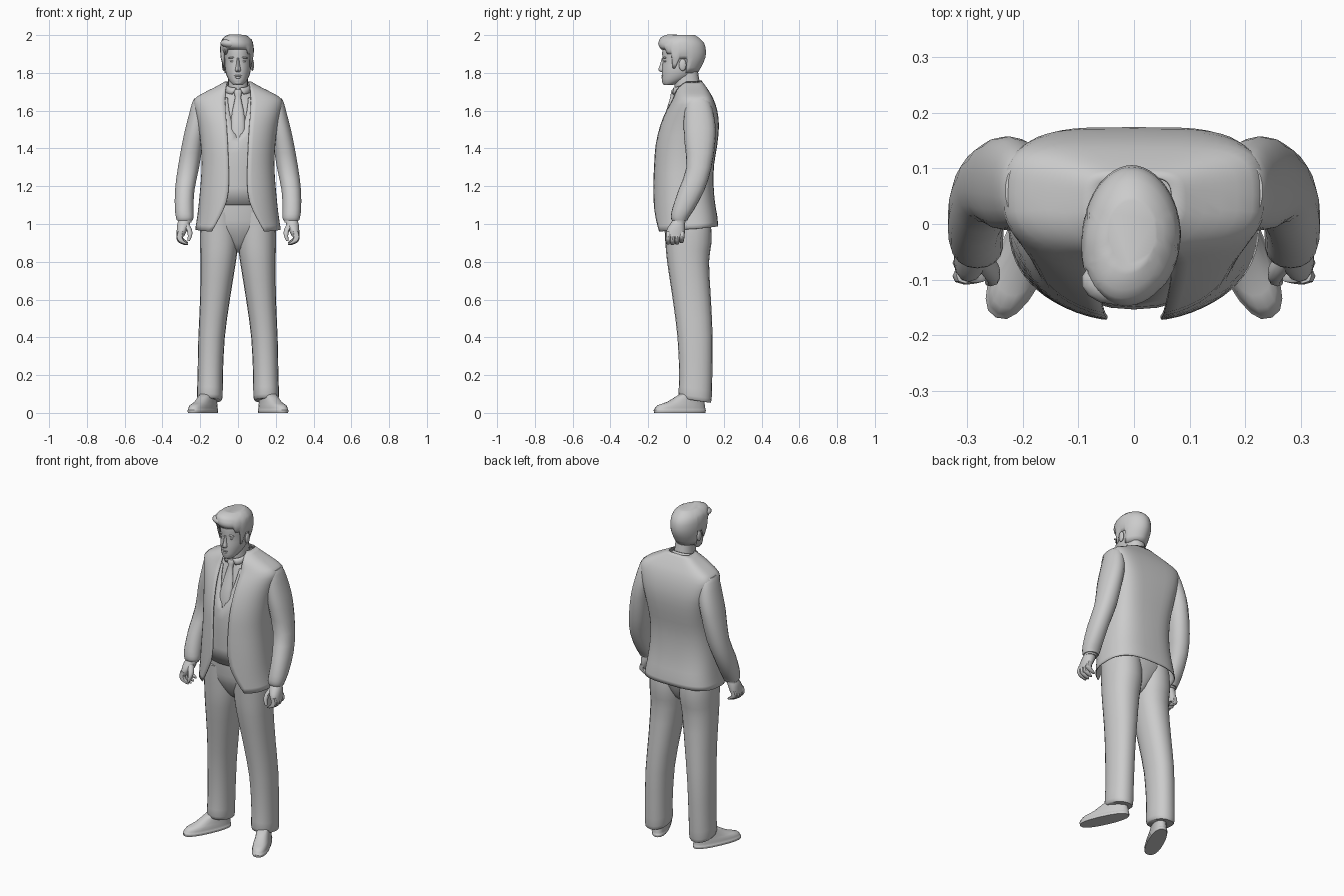
import bpy, bmesh, math
from mathutils import Matrix, Vector

grey = bpy.data.materials.new("plain_grey")
grey.diffuse_color = (0.6, 0.6, 0.6, 1)


def finish(name, bm, angle=45, thick=0.0):
    bmesh.ops.remove_doubles(bm, verts=bm.verts, dist=.0003)
    bmesh.ops.recalc_face_normals(bm, faces=bm.faces)
    me = bpy.data.meshes.new(name)
    bm.to_mesh(me)
    bm.free()
    me.materials.append(grey)
    ob = bpy.data.objects.new(name, me)
    bpy.context.collection.objects.link(ob)
    if thick:
        mod = ob.modifiers.new("thickness", 'SOLIDIFY')
        mod.thickness = thick
        mod.offset = 0
    bpy.ops.object.select_all(action='DESELECT')
    ob.select_set(True)
    bpy.context.view_layer.objects.active = ob
    bpy.ops.object.shade_smooth_by_angle(angle=math.radians(angle))
    return ob


def refine(rings, k):
    """Smoothly interpolate rings, k steps per span."""
    rings = [tuple(r) + (-1, 0)[len(r) - 5:] for r in rings]
    out = []
    for i in range(len(rings) - 1):
        a, b, c, d = (rings[max(0, min(len(rings) - 1, i + j))] for j in (-1, 0, 1, 2))
        for s in range(k):
            t = s / k
            out.append(tuple(q + 0.5 * t * (r - p + t * (2*p - 5*q + 4*r - w + t * (3*(q - r) + w - p)))
                             for p, q, r, w in zip(a, b, c, d)))
    return out + [rings[-1]]


def on_ring(r, th, e):
    """Point on a rounded ring; angle starts at the front."""
    x, z, rx, yf, yb = r[:5]
    s, c = math.sin(th), math.cos(th)
    p = e[0] if c > 0 else e[1]
    f = lambda v: math.copysign(abs(v) ** p, v)
    return Vector((x + rx * f(s), (yf + yb) / 2 - (yb - yf) / 2 * f(c), z + r[6] * (1 - c) / 2))


def loft(name, rings, n=16, e=(0.9, 0.9), k=2, side=1, turn=0, move=(0, 0, 0), thick=0.0, angle=45):
    """Rings are (x, z, half width, front y, back y[, front gap, back lift])."""
    is_open = len(rings[0]) > 5 and rings[0][5] >= 0
    bm, loops = bmesh.new(), []
    mat = Matrix.Diagonal((side, 1, 1, 1)) @ Matrix.Translation(move) @ Matrix.Rotation(turn, 4, 'Z')
    for r in refine(rings, k):
        er = e(r[1]) if callable(e) else e
        t0 = math.asin(min(1, max(0, r[5]) / r[2]) ** (1 / er[0])) if is_open else 0
        m = n + 1 if is_open else n
        loops.append([bm.verts.new(mat @ on_ring(r, t0 + (2 * math.pi - 2 * t0) * i / n, er)) for i in range(m)])
    for a, b in zip(loops, loops[1:]):
        for i in range(n):
            j = (i + 1) % len(a)
            bm.faces.new((a[i], a[j], b[j], b[i]))
    if not is_open:
        bm.faces.new(loops[0])
        bm.faces.new(loops[-1])
    return finish(name, bm, angle, thick)


def blob(name, loc, size, tilt=0):
    bm = bmesh.new()
    mat = Matrix.Translation(loc) @ Matrix.Rotation(tilt, 4, 'Y') @ Matrix.Diagonal((*size, 1))
    bmesh.ops.create_uvsphere(bm, u_segments=14, v_segments=8, radius=1, matrix=mat)
    return finish(name, bm)


def coat_shape(z):
    """Round at the waist, squarer across the shoulder blades."""
    t = max(0, min(1, (z - 1.2) / .35))
    return (.9 + .06 * t, .68 - .22 * t)


# Jacket, open at the front with a cutaway hem
coat = [(0, .957, .224, -.17, .168, .14, .03), (0, 1.03, .214, -.173, .163, .10, .012),
        (0, 1.12, .204, -.174, .15, .06, 0), (0, 1.22, .195, -.173, .143, .048, 0),
        (0, 1.32, .19, -.17, .147, .05, 0), (0, 1.42, .195, -.163, .163, .054, 0),
        (0, 1.52, .208, -.14, .172, .06, 0), (0, 1.60, .226, -.107, .163, .066, 0),
        (0, 1.656, .232, -.075, .145, .068, 0), (0, 1.69, .185, -.062, .127, .066, 0),
        (0, 1.72, .125, -.05, .108, .064, 0), (0, 1.752, .068, -.02, .085, .056, 0)]
loft("jacket", coat, 44, coat_shape, thick=.005)

# Inner shirt, waistcoat with a V neck, collar and tie
loft("shirt_body", [(0, 1.12, .15, -.125, .11), (0, 1.3, .15, -.135, .11), (0, 1.42, .155, -.138, .12),
                    (0, 1.5, .16, -.12, .13), (0, 1.6, .15, -.085, .125), (0, 1.66, .12, -.066, .11),
                    (0, 1.71, .065, -.053, .08)], 24)
loft("waistcoat", [(0, 1.10, .165, -.142, .12, 0, 0), (0, 1.3, .16, -.152, .12, 0, 0),
                   (0, 1.43, .165, -.148, .125, 0, 0), (0, 1.5, .17, -.128, .135, .024, 0),
                   (0, 1.6, .165, -.094, .13, .047, 0), (0, 1.67, .13, -.069, .11, .055, 0)], 28, thick=.004)
loft("shirt_collar", [(0, 1.685, .072, -.074, .086, .03, .04), (0, 1.72, .06, -.066, .08, .008, .042)],
     24, thick=.005)
loft("tie", [(0, 1.712, .020, -.074, -.04), (0, 1.695, .022, -.08, -.05), (0, 1.668, .016, -.084, -.06),
             (0, 1.6, .03, -.105, -.08), (0, 1.52, .038, -.132, -.1), (0, 1.43, .034, -.145, -.12)], 12)

# Hips, tucked between the legs
loft("trouser_hips", [(0, 1.13, .165, -.125, .12), (0, 1.02, .183, -.118, .132), (0, .97, .165, -.107, .122),
                      (0, .92, .10, -.085, .105), (0, .875, .05, -.055, .08), (0, .85, .02, -.02, .05)], 24)

# Head, neck and face
head_e = (0.97, 1.05)
head = [(0, 1.735, .024, -.116, -.075), (0, 1.752, .042, -.126, -.02), (0, 1.785, .06, -.128, .042),
        (0, 1.82, .068, -.127, .063), (0, 1.86, .07, -.124, .08), (0, 1.90, .073, -.126, .091),
        (0, 1.94, .071, -.122, .085), (0, 1.968, .058, -.10, .062), (0, 1.984, .03, -.06, .03)]
loft("head", head, 24, head_e)
loft("neck", [(0, 1.66, .062, -.05, .09), (0, 1.73, .054, -.06, .076), (0, 1.83, .052, -.06, .06)], 16)
loft("nose", [(0, 1.878, .007, -.128, -.1), (0, 1.84, .010, -.139, -.1), (0, 1.816, .016, -.147, -.1),
              (0, 1.806, .011, -.136, -.1)], 10)
blob("upper_lip", (0, -.122, 1.785), (.021, .008, .005))
blob("lower_lip", (0, -.122, 1.775), (.018, .008, .006))
blob("chin", (0, -.114, 1.752), (.022, .012, .015))

# Hair cap: each column runs from the hairline up to the crown, swept up at the front
bm = bmesh.new()
levels = refine(head, 8)
cols = []
for i in range(48):
    th = 2 * math.pi * i / 48
    d = abs((math.degrees(th) + 180) % 360 - 180)          # degrees from the front
    line = 1.922 if d < 45 else 1.90 if d < 65 else 1.825 if d < 82 else 1.875 if d < 108 else 1.80
    col = []
    for s in range(11):
        u = s / 10
        z = line + (1.984 - line) * math.sin(u * math.pi / 2)
        x, hz, rx, yf, yb = min(levels, key=lambda r: abs(r[1] - z))[:5]
        g = .004 + .008 * min(1, s / 2)
        p = on_ring((-.004, z + .014 * max(0, (z - 1.9) / .084), rx + g, yf - g, yb + g, -1, 0), th, head_e)
        quiff = max(0, math.cos(th + .45)) ** 1.5 * math.sin(math.pi * u) ** .7
        p += Vector((-.010, -.018, .010)) * quiff
        col.append(bm.verts.new(p))
    cols.append(col)
for a, b in zip(cols, cols[1:] + cols[:1]):
    for s in range(10):
        bm.faces.new((a[s], b[s], b[s + 1], a[s + 1]))
bm.faces.new([c[-1] for c in cols])
finish("hair", bm, 50, .006)
blob("hair_quiff", (-.037, -.103, 1.955), (.058, .042, .026), .08)

# Mirrored parts
for side, tag in ((-1, "right"), (1, "left")):
    loft(tag + "_sleeve", [(.198, 1.664, .034, .01, .11), (.2, 1.64, .044, -.005, .13),
                           (.214, 1.55, .054, -.012, .153), (.236, 1.45, .056, -.01, .157),
                           (.262, 1.3, .057, .002, .135), (.282, 1.18, .052, -.04, .098),
                           (.285, 1.08, .05, -.073, .045), (.282, 1.035, .047, -.08, .015),
                           (.282, 1.018, .042, -.074, .006)], 18, side=side)
    loft(tag + "_shirt_cuff", [(.282, 1.04, .039, -.07, 0), (.282, 1.008, .037, -.07, -.002)],
         14, side=side, k=1)
    # Hand with curled fingers and thumb
    loft(tag + "_palm", [(.283, 1.03, .028, -.064, -.01), (.288, 1.0, .034, -.085, -.006),
                         (.297, .965, .028, -.104, -.006), (.305, .935, .02, -.104, -.012)], 14, side=side)
    for f in range(4):
        y, drop = -.092 + .024 * f, (.004, 0, .003, .012)[f]
        loft(f"{tag}_finger_{f + 1}", [(.304, .96, .016, y - .015, y + .014), (.31, .932, .017, y - .016, y + .012),
                                       (.302, .908 + drop, .018, y - .017, y + .01),
                                       (.284, .895 + drop, .017, y - .015, y + .008),
                                       (.272, .888 + drop, .008, y - .01, y + .003)], 8, side=side)
    loft(tag + "_thumb", [(.275, 1.0, .016, -.08, -.04), (.259, .97, .016, -.1, -.062),
                          (.254, .94, .012, -.111, -.08), (.262, .91, .007, -.112, -.092)], 10, side=side)

    loft(tag + "_trouser_leg", [(.096, 1.06, .085, -.118, .12, -1, 0), (.1, 1.0, .098, -.115, .132, -1, 0),
                                (.1, .9, .101, -.109, .135, -1, 0),
                                (.105, .8, .094, -.1, .122, -1, 0), (.122, .6, .079, -.07, .132, -1, 0),
                                (.14, .4, .07, -.045, .141, -1, 0), (.147, .2, .067, -.036, .139, -1, -.01),
                                (.149, .1, .068, -.04, .136, -1, -.025), (.149, .078, .06, -.03, .13, -1, -.025)],
         20, side=side)
    loft(tag + "_shoe", [(0, 0, .046, -.15, .145), (0, .014, .048, -.153, .147), (0, .017, .046, -.15, .145),
                         (0, .04, .043, -.132, .142), (0, .058, .039, -.075, .138), (0, .1, .034, 0, .13)],
         20, (.8, .85), side=side, turn=math.radians(25), move=(.184, -.03, 0))

    blob(tag + "_ear", (side * .076, -.018, 1.842), (.009, .02, .032))
    blob(tag + "_eye", (side * .029, -.109, 1.862), (.014, .008, .006))
    blob(tag + "_brow", (side * .03, -.112, 1.881), (.021, .009, .005), side * .12)
